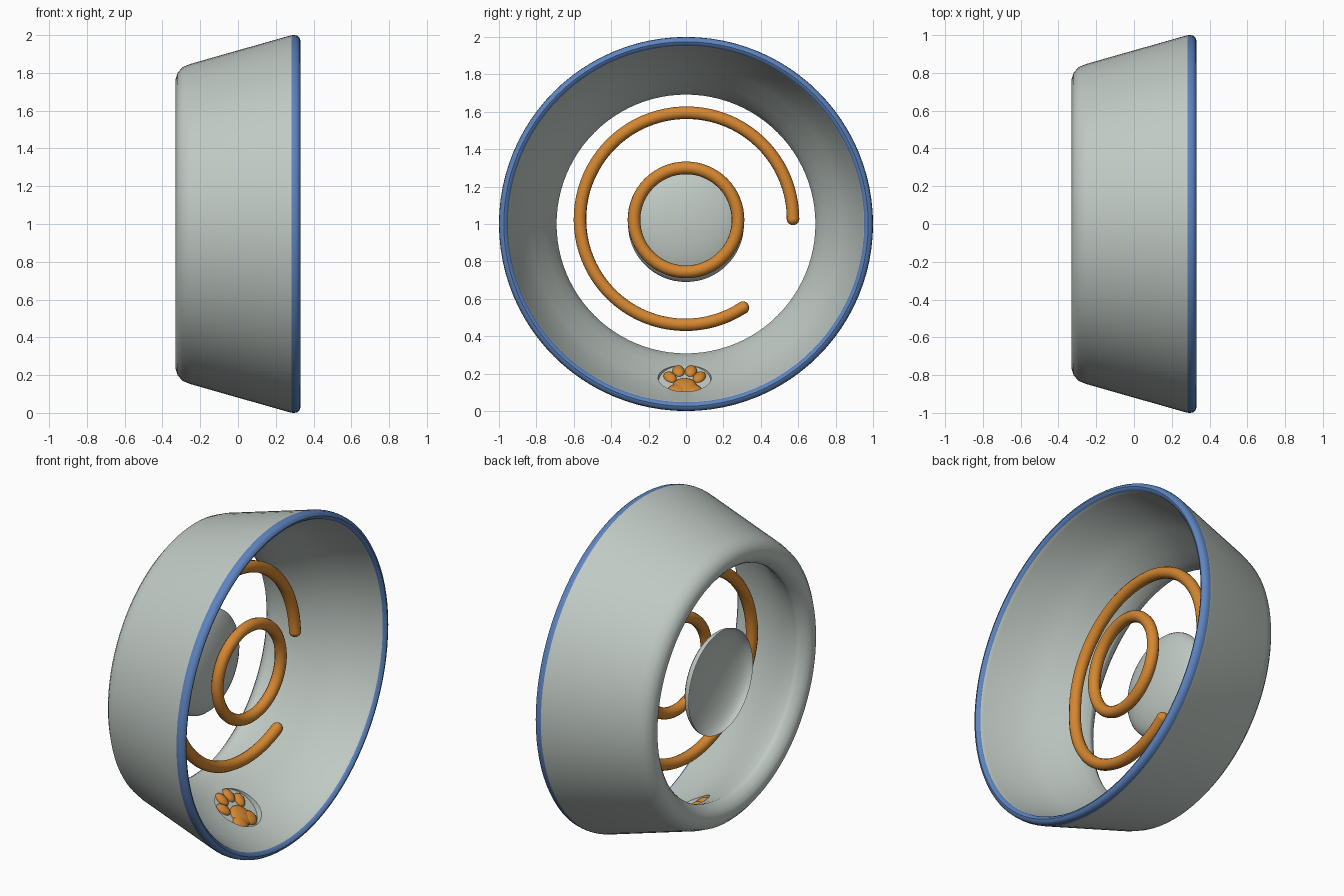
import bpy, bmesh, math
from mathutils import Vector, Matrix

if "Cube" in bpy.data.objects:
    bpy.data.objects.remove(bpy.data.objects["Cube"])


def material(name, rgb):
    m = bpy.data.materials.new(name)
    m.diffuse_color = (*rgb, 1)
    m.use_nodes = True
    m.node_tree.nodes["Principled BSDF"].inputs["Base Color"].default_value = m.diffuse_color
    return m


GREY = material("pale grey", (0.53, 0.59, 0.555))
BLUE = material("rim blue", (0.11, 0.23, 0.52))
ORANGE = material("orange", (0.66, 0.24, 0.03))


def finish(name, bm, mats, angle=40):
    bmesh.ops.recalc_face_normals(bm, faces=bm.faces)
    me = bpy.data.meshes.new(name)
    bm.to_mesh(me)
    bm.free()
    for m in mats:
        me.materials.append(m)
    ob = bpy.data.objects.new(name, me)
    bpy.context.collection.objects.link(ob)
    smooth(ob, angle)
    return ob


def smooth(ob, angle=40):
    bpy.ops.object.select_all(action='DESELECT')
    ob.select_set(True)
    bpy.context.view_layer.objects.active = ob
    bpy.ops.object.shade_smooth_by_angle(angle=math.radians(angle))


def lathe(profile, n, closed, z=1.0):
    """Revolve (x, radius) points around the x axis."""
    bm = bmesh.new()
    rings = []
    for x, r in profile:
        if r == 0:
            rings.append([bm.verts.new((x, 0, z))] * n)
        else:
            rings.append([bm.verts.new((x, r * math.cos(2 * math.pi * k / n),
                                        z + r * math.sin(2 * math.pi * k / n))) for k in range(n)])
    count = len(rings) if closed else len(rings) - 1
    for i in range(count):
        a, b = rings[i], rings[(i + 1) % len(rings)]
        for k in range(n):
            vs = list(dict.fromkeys([a[k], a[(k + 1) % n], b[(k + 1) % n], b[k]]))
            bm.faces.new(vs)
    return bm


def tube(name, points, radius, cyclic=False):
    """Round bar along points, with domed ends when open."""
    cu = bpy.data.curves.new(name, 'CURVE')
    cu.dimensions = '3D'
    sp = cu.splines.new('POLY')
    sp.points.add(len(points) - 1)
    for p, co in zip(sp.points, points):
        p.co = (*co, 1)
    sp.use_cyclic_u = cyclic
    cu.bevel_depth = radius
    cu.bevel_resolution = 4
    tmp = bpy.data.objects.new(name, cu)
    bpy.context.collection.objects.link(tmp)
    me = bpy.data.meshes.new_from_object(tmp.evaluated_get(bpy.context.evaluated_depsgraph_get()))
    bpy.data.objects.remove(tmp)
    bm = bmesh.new()
    bm.from_mesh(me)
    for f in bm.faces:
        f.material_index = 0
    if not cyclic:
        for end in (points[0], points[-1]):
            bmesh.ops.create_uvsphere(bm, u_segments=16, v_segments=10, radius=radius,
                                      matrix=Matrix.Translation(end))
    return finish(name, bm, [ORANGE], 60)


# bowl wall: outer side, foot roll, open floor edge, inner side, blue rim
wall = [(0.283, 0.999), (0.27, 0.996), (-0.25, 0.848), (-0.295, 0.83), (-0.32, 0.80),
        (-0.33, 0.77), (-0.325, 0.74), (-0.305, 0.715), (-0.285, 0.70), (-0.27, 0.692),
        (-0.255, 0.692), (-0.20, 0.715), (-0.12, 0.757), (0.0, 0.834), (0.12, 0.893),
        (0.29, 0.947), (0.312, 0.953), (0.325, 0.962), (0.33, 0.974), (0.325, 0.988),
        (0.312, 0.998), (0.295, 1.0)]
bm = lathe(wall, 96, True)
for f in bm.faces:
    c = f.calc_center_median()
    f.material_index = int(c.x > 0.316 or (c.x > 0.285 and math.hypot(c.y, c.z - 1) > 0.97))
bowl = finish("bowl_wall", bm, [GREY, BLUE])

# badge frame on the inner bottom wall: u = y, v = up the slope, w = off the wall
T = math.radians(38)
N = Vector((math.sin(T), 0, math.cos(T)))
V = Vector((-math.cos(T), 0, math.sin(T)))
U = Vector((0, 1, 0))
FRAME = Matrix((U, V, N)).transposed().to_4x4()
FRAME = Matrix.Translation((-0.012, -0.007, 0.158)) @ FRAME

# round recess for the badge, with a thin plate as its floor
bm = bmesh.new()
bmesh.ops.create_cone(bm, cap_ends=True, segments=48, radius1=0.14, radius2=0.16, depth=0.2,
                      matrix=FRAME @ Matrix.Translation((0, 0, 0.1)))
cutter = finish("badge_cutter", bm, [GREY])
cutter.hide_render = True
mod = bowl.modifiers.new("recess", 'BOOLEAN')
mod.operation = 'DIFFERENCE'
mod.solver = 'EXACT'
mod.object = cutter
bpy.context.view_layer.objects.active = bowl
bpy.ops.object.modifier_apply(modifier=mod.name)
bpy.data.objects.remove(cutter)
smooth(bowl, 40)


# paw pads: flattened rounded shapes on the recess floor
def pad(name, u, v, ru, rv, turn=0, blobs=((0, 0, 1, 1),)):
    bm = bmesh.new()
    for du, dv, su, sv in blobs:
        m = (FRAME @ Matrix.Translation((u + du, v + dv, 0)) @ Matrix.Rotation(turn, 4, 'Z')
             @ Matrix.Diagonal((ru * su, rv * sv, 0.022, 1)))
        bmesh.ops.create_uvsphere(bm, u_segments=20, v_segments=10, radius=1, matrix=m)
    finish(name, bm, [ORANGE], 60)


pad("paw_main_pad", 0, -0.055, 0.066, 0.07,
    blobs=((0, 0.01, 1, 1), (-0.042, -0.025, 0.75, 0.7), (0.042, -0.025, 0.75, 0.7)))
for i, (u, v, t) in enumerate(((-0.078, 0.035, 0.45), (-0.033, 0.088, 0.1),
                               (0.033, 0.088, -0.1), (0.078, 0.035, -0.45))):
    pad(f"paw_toe_{i + 1}", u, v, 0.032, 0.046, t)

# shallow central dome
cap = [(-0.23 + 0.10 * math.cos(a), 0.31 * math.sin(a))
       for a in (math.pi / 2 * k / 10 for k in range(1, 11))]
inner = [(x - 0.006, r) for x, r in reversed(cap)]
bm = lathe([(-0.13, 0)] + cap + inner + [(-0.136, 0)], 64, False)
finish("central_dome", bm, [GREY])

# inner closed ring, slightly tilted
ring = []
for k in range(64):
    a = 2 * math.pi * k / 64
    ring.append((0.075 + 0.02 * math.cos(a), 0.278 * math.cos(a), 1.022 + 0.278 * math.sin(a)))
tube("inner_ring", ring, 0.034, True)

# outer open arc: x drifts along its length through a few stations (share of length, x)
stations = [(0, -0.015), (0.3, -0.045), (0.6, -0.05), (0.88, 0.015), (1.0, 0.05)]
arc = []
for k in range(73):
    t = k / 72
    for (t0, x0), (t1, x1) in zip(stations, stations[1:]):
        if t0 <= t <= t1:
            x = x0 + (x1 - x0) * (t - t0) / (t1 - t0)
    a = math.radians(303 * t)
    arc.append((x, 0.567 * math.cos(a) + 0.005 * math.cos(a / 2), 1.028 + 0.567 * math.sin(a)))
tube("outer_arc", arc, 0.034)
